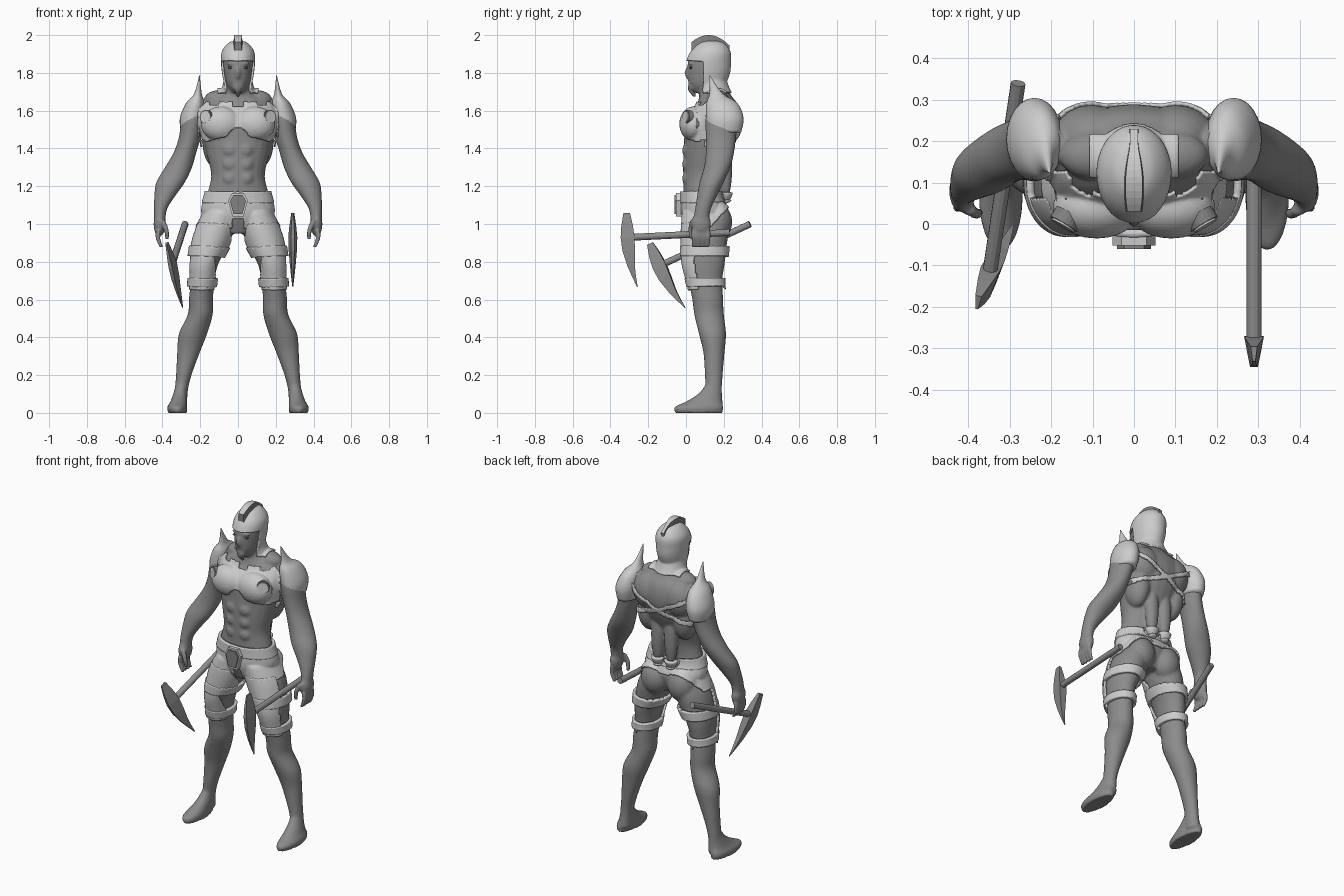
import bpy, bmesh, math
from mathutils import Matrix, Vector

cube = bpy.data.objects.get("Cube")
if cube:
    bpy.data.objects.remove(cube, do_unlink=True)


def material(name, value):
    m = bpy.data.materials.new(name)
    m.use_nodes = True
    colour = (value, value, value, 1)
    m.diffuse_color = colour
    m.node_tree.nodes["Principled BSDF"].inputs["Base Color"].default_value = colour
    return m


SKIN = material("skin grey", 0.26)
ARMOUR = material("light armour grey", 0.6)
TRIM = material("dark trim grey", 0.22)
WEAPON = material("weapon grey", 0.27)
DARK = material("eye dark grey", 0.08)
SIDES = (1, -1)


def finish(bm, name, *mats, smooth=True):
    bmesh.ops.recalc_face_normals(bm, faces=bm.faces[:])
    mesh = bpy.data.meshes.new(name)
    for f in bm.faces:
        f.smooth = smooth
    bm.to_mesh(mesh)
    bm.free()
    for m in mats:
        mesh.materials.append(m)
    obj = bpy.data.objects.new(name, mesh)
    bpy.context.collection.objects.link(obj)
    return obj


def skin_rings(bm, loops):
    """Bridge equal vertex loops and cap both ends."""
    rows = [[bm.verts.new(p) for p in loop] for loop in loops]
    n = len(rows[0])
    for a, b in zip(rows, rows[1:]):
        for i in range(n):
            j = (i + 1) % n
            bm.faces.new((a[i], a[j], b[j], b[i]))
    bm.faces.new(rows[0][::-1])
    bm.faces.new(rows[-1])


def loft(bm, rings, side=1, n=24, steps=4):
    """Smooth tube through horizontal ellipses given as x, y, z, rx, ry."""
    pts = [rings[0]] + list(rings) + [rings[-1]]
    path = []
    for a, b, c, d in zip(pts, pts[1:], pts[2:], pts[3:]):
        for k in range(steps):
            t = k / steps
            path.append([q + t * ((r - p) + t * (2 * p - 5 * q + 4 * r - s
                        + t * (3 * q - p - 3 * r + s))) / 2
                         for p, q, r, s in zip(a, b, c, d)])
    path.append(rings[-1])
    loops = []
    for x, y, z, rx, ry in path:
        turn = [math.tau * i / n for i in range(n)]
        loops.append([(side * x + rx * math.cos(t), y + ry * math.sin(t), z) for t in turn])
    skin_rings(bm, loops)


def blob(bm, centre, radii, side=1):
    x, y, z = centre
    m = Matrix.Translation((side * x, y, z)) @ Matrix.Diagonal((*radii, 1))
    bmesh.ops.create_uvsphere(bm, u_segments=20, v_segments=12, radius=1, matrix=m)


# Body: torso, head, limbs and muscles fused into one skin
bm = bmesh.new()
loft(bm, [(0, .1, .95, .08, .08), (0, .1, 1.05, .18, .115), (0, .085, 1.15, .165, .1),
          (0, .09, 1.25, .142, .105), (0, .105, 1.35, .16, .12), (0, .13, 1.45, .185, .14),
          (0, .145, 1.55, .205, .145), (0, .165, 1.63, .19, .11), (0, .155, 1.68, .1, .085),
          (0, .14, 1.73, .072, .075), (0, .13, 1.8, .06, .06)])
loft(bm, [(0, .09, 1.695, .035, .045), (0, .105, 1.74, .062, .09), (0, .115, 1.8, .074, .108),
          (0, .12, 1.86, .08, .108), (0, .13, 1.91, .076, .096), (0, .135, 1.95, .045, .06),
          (0, .135, 1.96, .015, .02)])
blob(bm, (0, .01, 1.8), (.013, .018, .032))
blob(bm, (0, .03, 1.85), (.06, .022, .012))
blob(bm, (0, .035, 1.725), (.03, .025, .025))
for s in SIDES:
    loft(bm, [(.09, .1, 1.06, .08, .11), (.12, .105, .97, .1, .12), (.15, .1, .88, .093, .115),
              (.178, .097, .79, .074, .108), (.188, .102, .7, .063, .09), (.196, .115, .6, .064, .082),
              (.2, .122, .52, .066, .078), (.238, .14, .42, .075, .072), (.262, .148, .32, .06, .056),
              (.287, .147, .2, .041, .047), (.3, .146, .12, .035, .044), (.305, .145, .03, .035, .05)], s)
    loft(bm, [(.32, .068, 0, .05, .125), (.322, .068, .03, .053, .13), (.314, .095, .06, .044, .095),
              (.307, .125, .1, .036, .062), (.302, .142, .14, .03, .045)], s)
    loft(bm, [(.21, .19, 1.65, .04, .05), (.235, .19, 1.57, .06, .085), (.255, .185, 1.46, .058, .08),
              (.28, .18, 1.38, .06, .075), (.315, .165, 1.3, .072, .07), (.357, .135, 1.22, .076, .064),
              (.387, .112, 1.15, .056, .053), (.41, .09, 1.08, .035, .042), (.414, .08, 1.02, .03, .042)], s)
    # Hand with four fingers and a thumb
    blob(bm, (.415, .08, 1), (.032, .052, .065), s)
    for i in range(4):
        y = .04 + .026 * i
        loft(bm, [(.42, y, .97, .014, .012), (.425, y, .93, .013, .012), (.405, y, .875, .01, .009)], s, n=10)
    loft(bm, [(.4, .035, 1.02, .015, .015), (.38, .025, .97, .014, .014), (.375, .03, .92, .01, .01)], s, n=10)
    # Muscle masses
    blob(bm, (.09, .04, 1.53), (.1, .068, .085), s)
    blob(bm, (.1, .21, 1.56), (.1, .078, .11), s)
    blob(bm, (.12, .17, 1.43), (.068, .085, .13), s)
    blob(bm, (.09, .165, 1.01), (.085, .08, .1), s)
    blob(bm, (.09, .165, 1.66), (.09, .06, .05), s)
    blob(bm, (.045, .21, 1.3), (.04, .035, .17), s)
    for k in range(3):
        blob(bm, (.04, .012, 1.24 + .075 * k), (.043, .032, .042), s)
body = finish(bm, "body", SKIN)
fuse = body.modifiers.new("fuse", "REMESH")
fuse.mode = "VOXEL"
fuse.voxel_size = .008
relax = body.modifiers.new("relax", "SMOOTH")
relax.iterations = 3
graph = bpy.context.evaluated_depsgraph_get()
graph.update()
fused = bpy.data.meshes.new_from_object(body.evaluated_get(graph))
body.modifiers.clear()
body.data = fused
for p in fused.polygons:
    p.use_smooth = True


def shell(name, rule, offset=.008, mat=ARMOUR):
    """Armour lifted off the body wherever the rule holds."""
    bm = bmesh.new()
    bm.from_mesh(fused)
    bm.normal_update()
    drop = []
    for f in bm.faces:
        c = f.calc_center_median()
        if not rule(abs(c.x), c.y, c.z, f.normal):
            drop.append(f)
    bmesh.ops.delete(bm, geom=drop, context="FACES")
    bmesh.ops.smooth_vert(bm, verts=bm.verts[:], factor=.5, use_axis_x=True, use_axis_y=True, use_axis_z=True)
    bm.normal_update()
    for v in bm.verts:
        v.co += v.normal * offset
    obj = finish(bm, name, mat)
    thick = obj.modifiers.new("thickness", "SOLIDIFY")
    thick.thickness = offset
    thick.offset = -1
    return obj


def chest_rule(x, y, z, n):
    low = 1.435 + .03 * abs(math.sin(x * 16 + .6))
    high = 1.645 - (.03 if x < .03 else 0) - (.02 if .1 < x < .15 else 0)
    arch = x * x + (z - 1.45) ** 2 < .0036
    return x < .215 and y < .13 and n.y < .3 and low < z < high and not arch


def strap_rule(x, y, z, n):
    rising = abs(z - 1.49 - .5 * x) < .014
    falling = abs(z - 1.49 + .35 * x) < .014
    return y > .1 and n.y > -.2 and x < .21 and (rising or falling)


def hip_rule(x, y, z, n):
    return x < .27 and .98 < z < 1.14 and y < .12 + (z - .97) * .9 and (x > .03 or z > 1.03)


def thigh_rule(x, y, z, n):
    return .045 < x < .28 and .65 < z < 1 and y < .065 and n.x * n.x < .9 and (z > .83 or x > .13)


shell("chest_plate", chest_rule)
shell("back_straps", strap_rule, .01)
shell("hip_plates", hip_rule, .013)
shell("thigh_plates", thigh_rule, .014)
shell("belt", lambda x, y, z, n: x < .25 and abs(z - 1.14) < .03, .018)
shell("thigh_bands", lambda x, y, z, n: x < .28 and (abs(z - .855) < .026 or abs(z - .69) < .024), .018)
shell("helmet", lambda x, y, z, n: x < .11 and z > 1.69 and (z > 1.862 or y > .095), .011)

# Helmet crest: tapered arched fin with dark flanks
bm = bmesh.new()
loops = []
for k in range(13):
    t = k / 12
    y = .03 + .2 * t
    top = 2 - .045 * abs(2 * t - .9) ** 2
    w = .012 + .014 * math.sin(math.pi * min(1, t + .2))
    loops.append([(-w, y, top - .06), (w, y, top - .06), (w * .8, y, top), (-w * .8, y, top)])
skin_rings(bm, loops)
bm.normal_update()
for f in bm.faces:
    f.material_index = int(abs(f.normal.z) < .5)
finish(bm, "crest", ARMOUR, TRIM, smooth=False)

# Eyes and goatee
for s in SIDES:
    bm = bmesh.new()
    blob(bm, (.034, .026, 1.828), (.02, .008, .007), s)
    finish(bm, "eye", DARK)
bm = bmesh.new()
loft(bm, [(0, .045, 1.675, .006, .006), (0, .03, 1.71, .02, .02), (0, .03, 1.75, .024, .015)], n=10)
finish(bm, "goatee", TRIM)

# Shoulder guards with spikes, and round chest studs
for s in SIDES:
    bm = bmesh.new()
    loft(bm, [(.245, .2, 1.485, .057, .092), (.24, .205, 1.56, .068, .1), (.225, .19, 1.64, .05, .082),
              (.212, .16, 1.69, .02, .035), (.204, .125, 1.785, .002, .002)], s)
    finish(bm, "shoulder_guard", ARMOUR)
    facing = Vector((s * .5, -.85, .1)).to_track_quat("Z", "Y").to_matrix().to_4x4()
    place = Matrix.Translation((s * .163, .012, 1.565)) @ facing
    for name, radius, depth, mat in (("stud_rim", .037, .03, TRIM), ("chest_stud", .031, .04, ARMOUR)):
        bm = bmesh.new()
        bmesh.ops.create_cone(bm, cap_ends=True, segments=24, radius1=radius, radius2=radius,
                              depth=depth, matrix=place)
        finish(bm, name, mat, smooth=False)

# Belt buckle: six-sided plate with a raised centre
for name, size, y, mat in (("buckle_frame", 1, -.052, ARMOUR), ("buckle_centre", .8, -.06, TRIM)):
    outline = [(.03, .06), (.052, .02), (.03, -.065)]
    outline = outline + [(-x, z) for x, z in reversed(outline)]
    bm = bmesh.new()
    skin_rings(bm, [[(x * size, d, 1.105 + z * size) for x, z in outline] for d in (y, 0)])
    finish(bm, name, mat, smooth=False)


def axe(joint, tail, up):
    """Round handle from joint to tail, with a long curved blade."""
    joint, along = Vector(joint), Vector(tail) - Vector(joint)
    length = along.length
    along.normalize()
    across = along.cross(Vector(up)).normalized()
    frame = Matrix((across, along, across.cross(along))).transposed().to_4x4()
    place = Matrix.Translation(joint) @ frame
    bm = bmesh.new()
    turn = Matrix.Translation((0, length / 2, 0)) @ Matrix.Rotation(math.pi / 2, 4, "X")
    bmesh.ops.create_cone(bm, cap_ends=True, segments=12, radius1=.018, radius2=.018,
                          depth=length, matrix=place @ turn)
    finish(bm, "axe_handle", WEAPON).data.shade_flat()
    # Blade sections: height, front edge, back edge, half thickness
    bm = bmesh.new()
    loops = []
    for z, front, back, w in ((.13, -.045, -.01, .008), (.06, -.06, .002, .018), (0, -.066, .008, .024),
                              (-.07, -.06, .006, .022), (-.15, -.038, .002, .015),
                              (-.21, -.015, .005, .009), (-.265, .008, .012, .002)):
        loops.append([place @ Vector(p) for p in ((-w * .4, front, z), (w * .4, front, z),
                                                  (w, back, z), (-w, back, z))])
    skin_rings(bm, loops)
    finish(bm, "axe_blade", WEAPON, smooth=False)


axe((.29, -.28, .93), (.29, .23, .955), (0, 0, 1))
axe((-.348, -.115, .79), (-.28, .34, 1), (-.08, -.155, .35))
